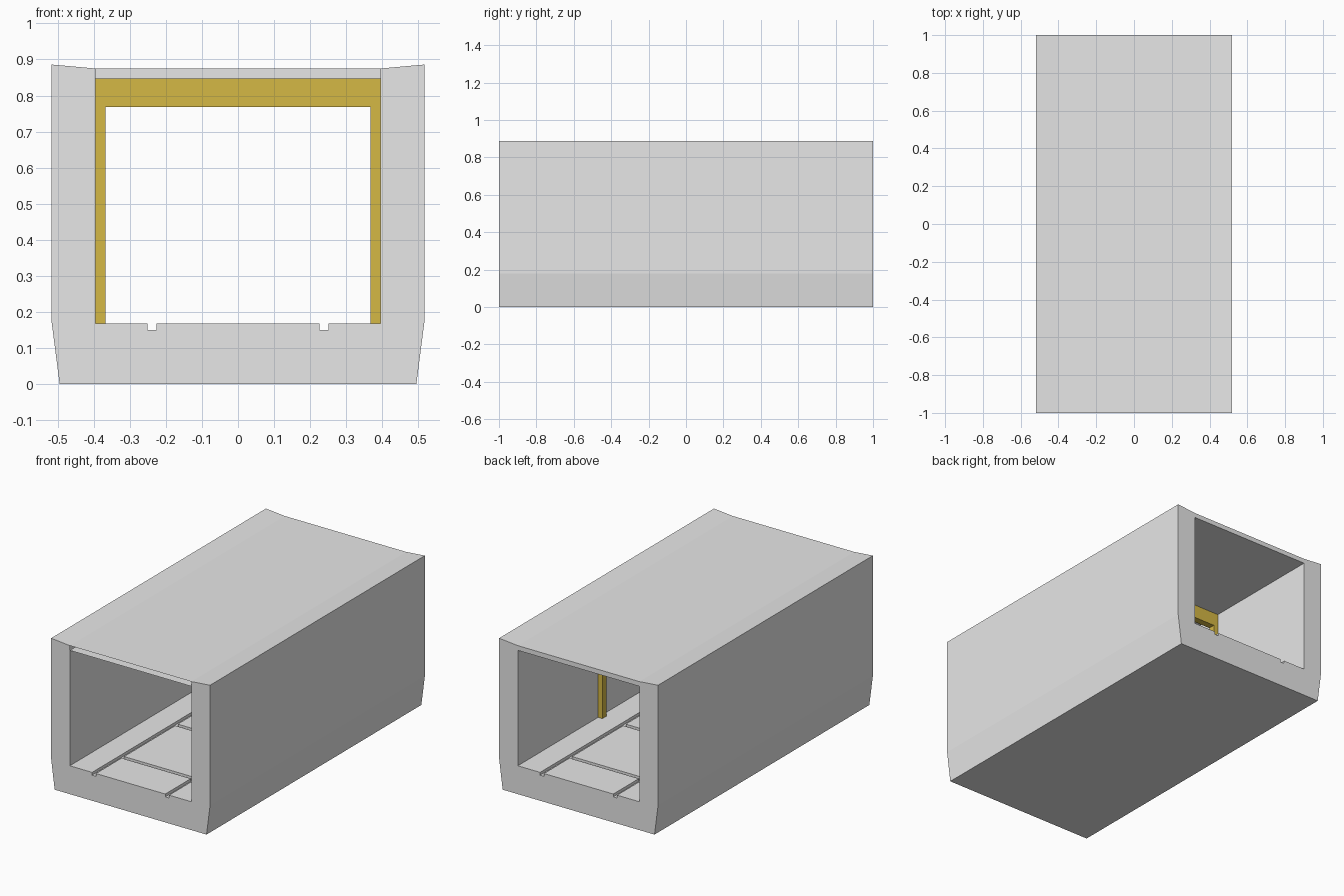
import bpy, bmesh

if "Cube" in bpy.data.objects:
    bpy.data.objects.remove(bpy.data.objects["Cube"])


def material(name, rgb):
    m = bpy.data.materials.new(name)
    m.diffuse_color = (*rgb, 1)
    m.use_nodes = True
    m.node_tree.nodes["Principled BSDF"].inputs["Base Color"].default_value = m.diffuse_color
    return m


GREY = material("light grey panel", (0.8, 0.8, 0.8))
GOLD = material("gold trim", (0.665, 0.48, 0.06))


def finish(bm, name, mat):
    bmesh.ops.remove_doubles(bm, verts=bm.verts, dist=0.0005)
    bmesh.ops.recalc_face_normals(bm, faces=bm.faces)
    me = bpy.data.meshes.new(name)
    bm.to_mesh(me)
    bm.free()
    me.materials.append(mat)
    ob = bpy.data.objects.new(name, me)
    bpy.context.collection.objects.link(ob)
    return ob


def face(bm, pts):
    return bm.faces.new([bm.verts.new(p) for p in pts])


def sweep(bm, profile, y0, y1, closed=True):
    """Quads along y between successive (x, z) profile points."""
    pairs = list(zip(profile, profile[1:] + profile[:1]))
    for (xa, za), (xb, zb) in (pairs if closed else pairs[:-1]):
        face(bm, [(xa, y0, za), (xb, y0, zb), (xb, y1, zb), (xa, y1, za)])


def mirrored(half):
    """Full outline from its right half, running right to left."""
    return half + [(-x, z) for x, z in reversed(half)]


WALL, FLOOR, GROOVE, CEIL, ROOF = 0.396, 0.167, 0.15, 0.847, 0.875
G0, G1 = 0.226, 0.251                      # lengthwise groove edges
CROSS = (-0.75, -0.25, 0.25, 0.75)         # cross groove centres
CW = 0.012

# Corridor shell: outer skin, inner walls, ceiling and end faces
bm = bmesh.new()
outer = mirrored([(WALL, ROOF), (0.518, 0.886), (0.518, 0.178), (0.495, 0)])
inner = mirrored([(WALL, CEIL), (WALL, FLOOR), (G1, FLOOR), (G1, GROOVE),
                  (G0, GROOVE), (G0, FLOOR)])
sweep(bm, outer, -1, 1)
for s in (-1, 1):
    sweep(bm, [(s * WALL, FLOOR), (s * WALL, CEIL)], -1, 1, closed=False)
sweep(bm, [(-WALL, CEIL), (WALL, CEIL)], -1, 1, closed=False)
for y in (-1, 1):
    face(bm, [(x, y, z) for x, z in outer + inner[::-1]])
# the gap above the ceiling is closed at the back only
face(bm, [(-WALL, 1, CEIL), (WALL, 1, CEIL), (WALL, 1, ROOF), (-WALL, 1, ROOF)])

# Floor with a ladder of recessed grooves
xs = [-WALL, -G1, -G0, G0, G1, WALL]
ys = [-1] + [c + d for c in CROSS for d in (-CW, CW)] + [1]


def height(i, j):
    sunk = i in (1, 3) or (i == 2 and j % 2 == 1)
    return GROOVE if sunk else FLOOR


for i in range(len(xs) - 1):
    for j in range(len(ys) - 1):
        x0, x1, y0, y1, z = xs[i], xs[i + 1], ys[j], ys[j + 1], height(i, j)
        face(bm, [(x0, y0, z), (x1, y0, z), (x1, y1, z), (x0, y1, z)])
        if i < len(xs) - 2 and height(i + 1, j) != z:
            w = height(i + 1, j)
            face(bm, [(x1, y0, z), (x1, y0, w), (x1, y1, w), (x1, y1, z)])
        if j < len(ys) - 2 and height(i, j + 1) != z:
            w = height(i, j + 1)
            face(bm, [(x0, y1, z), (x1, y1, z), (x1, y1, w), (x0, y1, w)])
finish(bm, "corridor_shell", GREY)

# Gold door frame: two posts and a deep header
bm = bmesh.new()
frame = [(-WALL, FLOOR), (-WALL, CEIL), (WALL, CEIL), (WALL, FLOOR),
         (0.368, FLOOR), (0.368, 0.768), (-0.368, 0.768), (-0.368, FLOOR)]
Y0, Y1 = 0.213, 0.253
sweep(bm, frame, Y0, Y1)
for y in (Y0, Y1):
    face(bm, [(x, y, z) for x, z in frame])
finish(bm, "door_frame", GOLD)
